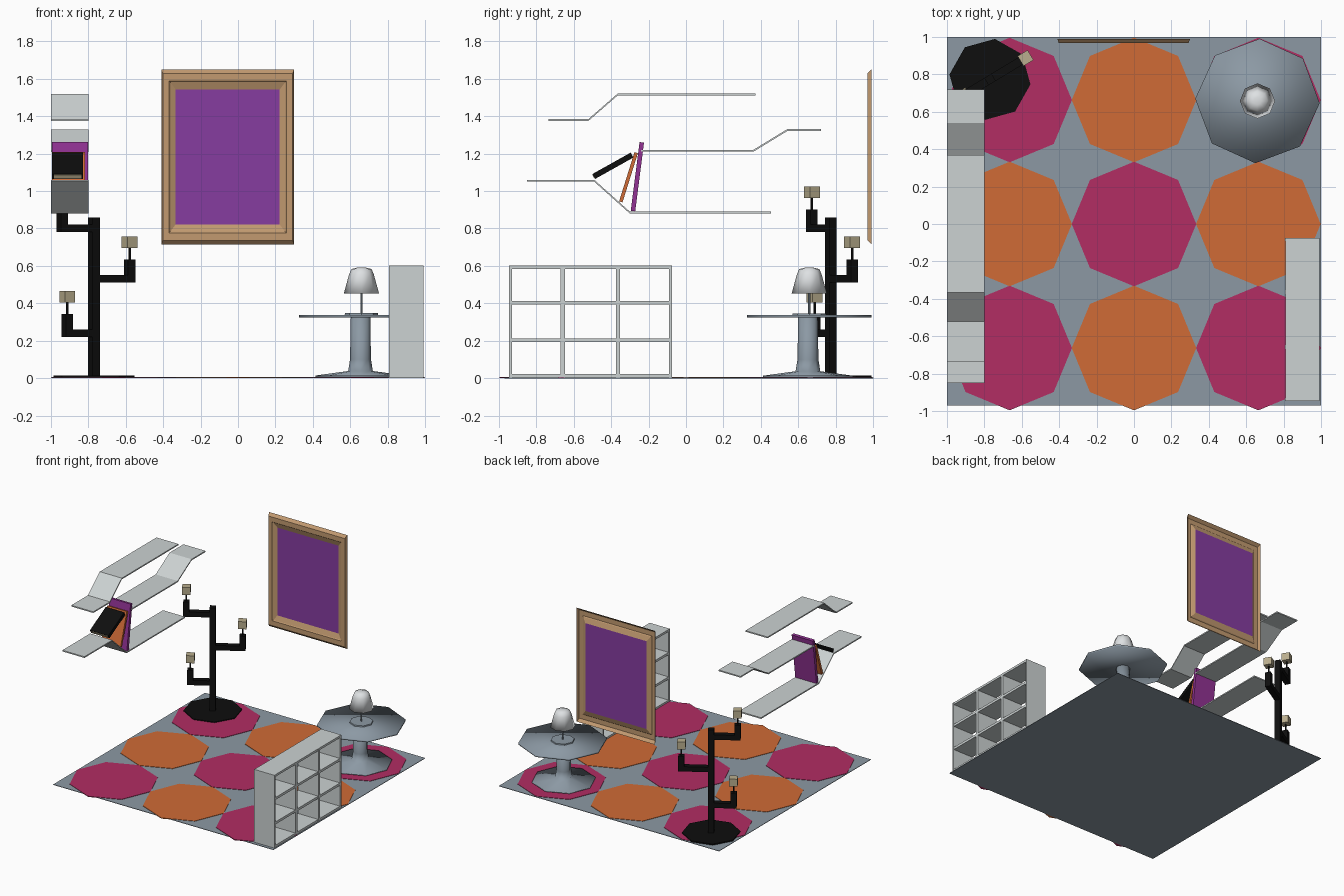
import bpy, bmesh, math
from mathutils import Matrix, Vector

if "Cube" in bpy.data.objects:
    bpy.data.objects.remove(bpy.data.objects["Cube"])


def material(name, r, g, b):
    m = bpy.data.materials.new(name)
    lin = [((c / 255 + 0.055) / 1.055) ** 2.4 if c > 11 else c / 255 / 12.92 for c in (r, g, b)]
    m.diffuse_color = (*lin, 1)
    m.use_nodes = True
    m.node_tree.nodes["Principled BSDF"].inputs["Base Color"].default_value = m.diffuse_color
    return m


SLATE = material("slate_blue", 140, 153, 164)
CRIMSON = material("crimson", 178, 45, 99)
ORANGE = material("orange", 208, 107, 54)
GREY = material("light_grey", 204, 210, 210)
BLACK = material("black", 14, 14, 14)
BEIGE = material("beige", 186, 174, 142)
TAN = material("tan_wood", 194, 154, 112)
VIOLET = material("violet", 134, 60, 160)
PLUM = material("plum", 146, 50, 148)
WHITE = material("lamp_white", 222, 225, 227)


def finish(name, bm, mats, smooth=False, recalc=True):
    if recalc:
        bmesh.ops.recalc_face_normals(bm, faces=bm.faces)
    me = bpy.data.meshes.new(name)
    bm.to_mesh(me)
    bm.free()
    for m in mats:
        me.materials.append(m)
    for p in me.polygons:
        p.use_smooth = smooth
    ob = bpy.data.objects.new(name, me)
    bpy.context.collection.objects.link(ob)
    return ob


def add_box(bm, x0, x1, y0, y1, z0, z1, mat=0, xf=Matrix()):
    """Box between limits, then moved by xf."""
    m = xf @ Matrix.Translation(((x0 + x1) / 2, (y0 + y1) / 2, (z0 + z1) / 2)) \
        @ Matrix.Diagonal((x1 - x0, y1 - y0, z1 - z0, 1))
    for v in bmesh.ops.create_cube(bm, size=1, matrix=m)["verts"]:
        for f in v.link_faces:
            f.material_index = mat


def lathe(name, cx, cy, profile, mat, sides=8, turn=0.0, smooth=False, caps=True):
    """Stack of rings (radius, z) with flat end caps."""
    bm = bmesh.new()
    rings = []
    for r, z in profile:
        rings.append([bm.verts.new((cx + r * math.cos(turn + math.tau * i / sides),
                                    cy + r * math.sin(turn + math.tau * i / sides), z))
                      for i in range(sides)])
    for a, b in zip(rings, rings[1:]):
        for i in range(sides):
            j = (i + 1) % sides
            bm.faces.new((a[i], a[j], b[j], b[i]))
    if caps:
        bm.faces.new(rings[0][::-1])
        bm.faces.new(rings[-1])
    return finish(name, bm, [mat], smooth)


# Rug with a checker of octagons
bm = bmesh.new()
add_box(bm, -1, 1, -0.97, 1, 0, 0.004)
finish("rug", bm, [SLATE])
for i in range(3):
    for j in range(3):
        lathe(f"rug_octagon_{i}_{j}", (i - 1) * 0.665, (j - 1) * 0.663,
              [(0.333, 0.001), (0.333, 0.007)], ORANGE if (i + j) % 2 else CRIMSON)


# Bent wall shelves
def wall_shelf(name, pts, t=0.01):
    bm = bmesh.new()
    loop = [(y, z + t / 2) for y, z in pts]
    low = [(y, z - t / 2) for y, z in pts]
    a, b, c, d = [[bm.verts.new((x, y, z)) for y, z in line]
                  for x, line in ((-1, loop), (-0.8, loop), (-1, low), (-0.8, low))]
    for k in range(len(pts) - 1):
        for p, q in ((a, b), (b, d), (d, c), (c, a)):
            bm.faces.new((p[k], p[k + 1], q[k + 1], q[k]))
    for k in (0, -1):
        bm.faces.new((a[k], b[k], d[k], c[k]))
    finish(name, bm, [GREY])


wall_shelf("upper_shelf", [(-0.735, 1.38), (-0.52, 1.38), (-0.365, 1.515), (0.37, 1.515)])
wall_shelf("middle_shelf", [(-0.24, 1.215), (0.36, 1.215), (0.54, 1.325), (0.72, 1.325)])
wall_shelf("lower_shelf", [(-0.85, 1.055), (-0.49, 1.055), (-0.3, 0.885), (0.455, 0.885)])


# Leaning books: centre line from p to q in the y-z plane
def book(name, p, q, t, x0, x1, mat, pages=False):
    length = math.hypot(q[0] - p[0], q[1] - p[1])
    xf = Matrix.Translation((0, p[0], p[1])) @ \
        Matrix.Rotation(math.atan2(q[1] - p[1], q[0] - p[0]), 4, 'X')
    bm = bmesh.new()
    add_box(bm, x0, x1, 0, length, -t / 2, t / 2, 0, xf)
    if pages:
        add_box(bm, x0 + 0.012, x1 - 0.008, -0.003, 0.003, -t * 0.36, t * 0.36, 1, xf)
    finish(name, bm, [mat, BEIGE])


book("plum_book", (-0.283, 0.893), (-0.236, 1.26), 0.024, -0.995, -0.803, PLUM)
book("orange_book", (-0.348, 0.942), (-0.266, 1.205), 0.019, -0.995, -0.817, ORANGE)
book("black_book", (-0.492, 1.078), (-0.288, 1.192), 0.03, -0.995, -0.828, BLACK, True)

# Open bookcase, three by three
bm = bmesh.new()
for y, t in ((-0.937, 0.016), (-0.658, 0.022), (-0.364, 0.022), (-0.083, 0.016)):
    add_box(bm, 0.808, 0.992, y - t / 2, y + t / 2, 0, 0.602)
for z, t in ((0.013, 0.018), (0.203, 0.02), (0.404, 0.02), (0.593, 0.018)):
    add_box(bm, 0.809, 0.991, -0.94, -0.08, z - t / 2, z + t / 2)
finish("bookcase", bm, [GREY])

# Picture: nested rectangles form the moulded frame, the last one is filled
bm = bmesh.new()
rings = []
for dx, dz, y in ((0, 0, 0.99), (0.008, 0.022, 0.968), (0.042, 0.062, 0.968),
                  (0.048, 0.068, 0.974), (0.077, 0.107, 0.988)):
    x0, x1, z0, z1 = -0.41 + dx, 0.3 - dx, 0.715 + dz, 1.65 - dz
    rings.append([bm.verts.new((x, y, z)) for x, z in ((x0, z0), (x1, z0), (x1, z1), (x0, z1))])
for a, b in zip(rings, rings[1:]):
    for i in range(4):
        j = (i + 1) % 4
        bm.faces.new((a[i], a[j], b[j], b[i]))
bm.faces.new(rings[-1]).material_index = 1
finish("framed_picture", bm, [TAN, VIOLET], recalc=False)

# Candle stand: base, post and three elbow arms along one slanted line
PX, PY = -0.77, 0.773
lathe("stand_base", PX, PY, [(0.218, 0.004), (0.218, 0.014)], BLACK, turn=math.radians(-7))
SLANT = math.radians(31)
base = Matrix.Translation((PX, PY, 0)) @ Matrix.Rotation(SLANT, 4, 'Z')
bm = bmesh.new()
H = 0.0225
add_box(bm, -H, H, -H, H, 0.01, 0.86, 0, base)
candles = bmesh.new()
for d, z in ((-0.197, 0.78), (0.222, 0.512), (-0.167, 0.22)):
    s = math.copysign(1, d)
    lo, hi = sorted((s * H, d + s * H))
    add_box(bm, lo, hi, -H, H, z, z + 0.04, 0, base)
    add_box(bm, d - H, d + H, -H, H, z + 0.04, z + 0.122, 0, base)
    add_box(bm, d - 0.005, d + 0.005, -0.005, 0.005, z + 0.122, z + 0.186, 0, base)
    add_box(candles, d - 0.031, d + 0.031, -0.031, 0.031, z + 0.184, z + 0.245, 0, base)
finish("stand_post_and_arms", bm, [BLACK])
finish("candle_blocks", candles, [BEIGE])

# Pedestal table
TX, TY = 0.66, 0.658
lathe("table_pedestal", TX - 0.005, TY - 0.007,
      [(0.24, 0.006), (0.24, 0.014), (0.066, 0.038), (0.056, 0.1), (0.052, 0.328)],
      SLATE, smooth=True)
lathe("table_top", TX, TY, [(0.333, 0.325), (0.333, 0.338)], SLATE, smooth=True,
      turn=math.radians(-2))

# Table lamp
lathe("lamp_foot", TX, TY, [(0.09, 0.337), (0.088, 0.347)], SLATE)
lathe("lamp_pole", TX, TY, [(0.006, 0.345), (0.006, 0.57)], SLATE)
lathe("lamp_shade", TX, TY, [(0.094, 0.453), (0.066, 0.555), (0.054, 0.583), (0.02, 0.592)],
      WHITE, smooth=True)
